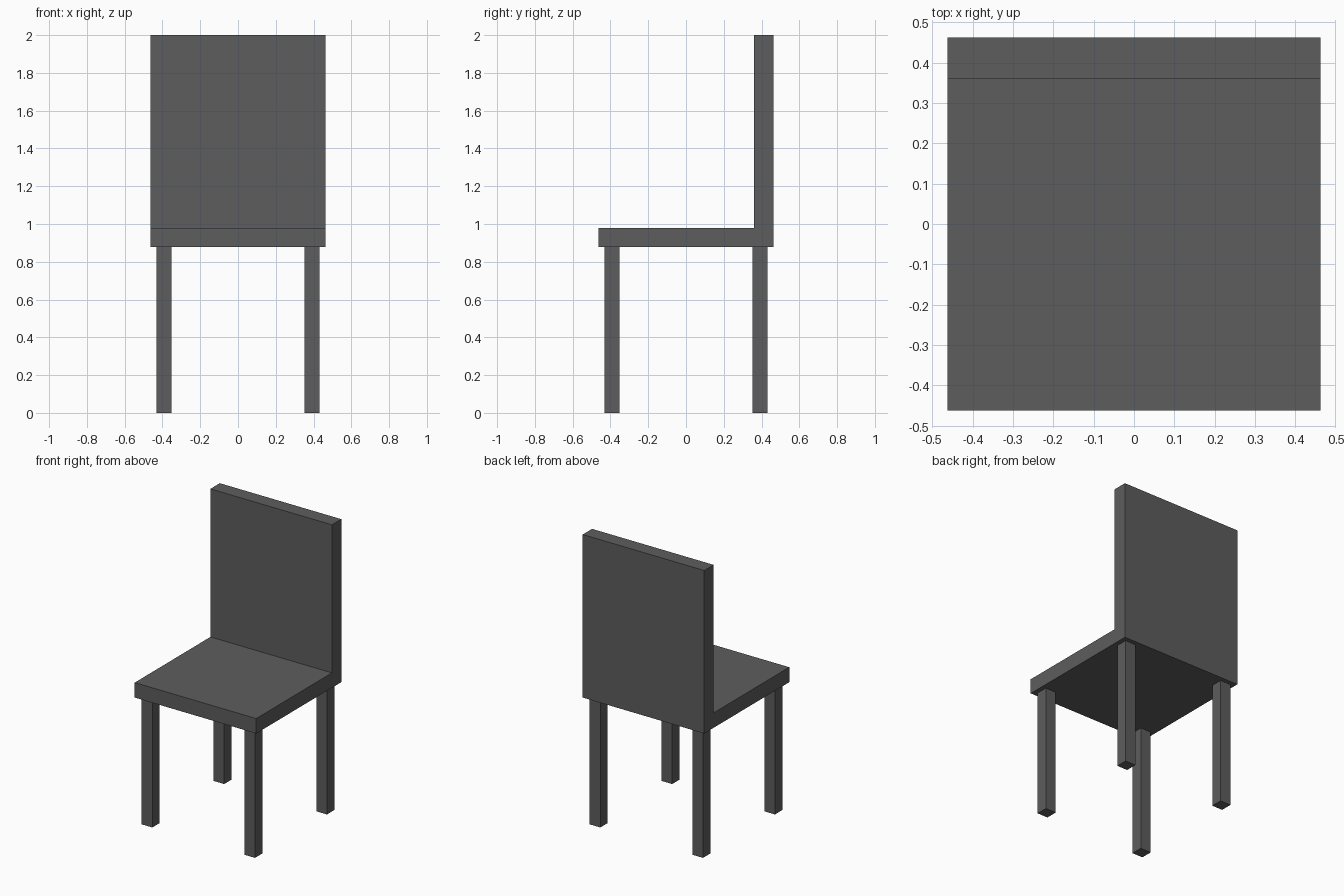
import bpy
import bmesh

if "Cube" in bpy.data.objects:
    bpy.data.objects.remove(bpy.data.objects["Cube"])

HALF = 0.463               # half width and half depth of the seat
SEAT_BOTTOM, SEAT_TOP = 0.877, 0.98
BACK_FRONT = 0.361         # front face of the backrest
LEG_IN, LEG_OUT = 0.351, 0.432

dark = bpy.data.materials.new("dark_grey")
dark.diffuse_color = (0.11, 0.11, 0.11, 1)
dark.use_nodes = True
dark.node_tree.nodes["Principled BSDF"].inputs["Base Color"].default_value = dark.diffuse_color


def extrude(name, points, direction):
    """Extrude a flat outline into a closed solid."""
    bm = bmesh.new()
    face = bm.faces.new([bm.verts.new(p) for p in points])
    result = bmesh.ops.extrude_face_region(bm, geom=[face], use_keep_orig=True)
    verts = [g for g in result["geom"] if isinstance(g, bmesh.types.BMVert)]
    bmesh.ops.translate(bm, verts=verts, vec=direction)
    bmesh.ops.recalc_face_normals(bm, faces=bm.faces)
    mesh = bpy.data.meshes.new(name)
    bm.to_mesh(mesh)
    bm.free()
    mesh.materials.append(dark)
    obj = bpy.data.objects.new(name, mesh)
    bpy.context.collection.objects.link(obj)
    return obj


# Seat and backrest: one L-shaped side profile drawn across the width
profile = [(-HALF, SEAT_BOTTOM), (HALF, SEAT_BOTTOM), (HALF, 2.0),
           (BACK_FRONT, 2.0), (BACK_FRONT, SEAT_TOP), (-HALF, SEAT_TOP)]
extrude("seat_and_backrest", [(-HALF, y, z) for y, z in profile], (2 * HALF, 0, 0))

# Four square legs
for depth, sy in (("front", -1), ("back", 1)):
    for side, sx in (("left", -1), ("right", 1)):
        foot = [(sx * x, sy * y, 0) for x, y in
                ((LEG_IN, LEG_IN), (LEG_OUT, LEG_IN), (LEG_OUT, LEG_OUT), (LEG_IN, LEG_OUT))]
        extrude(f"{depth}_{side}_leg", foot, (0, 0, SEAT_BOTTOM))
